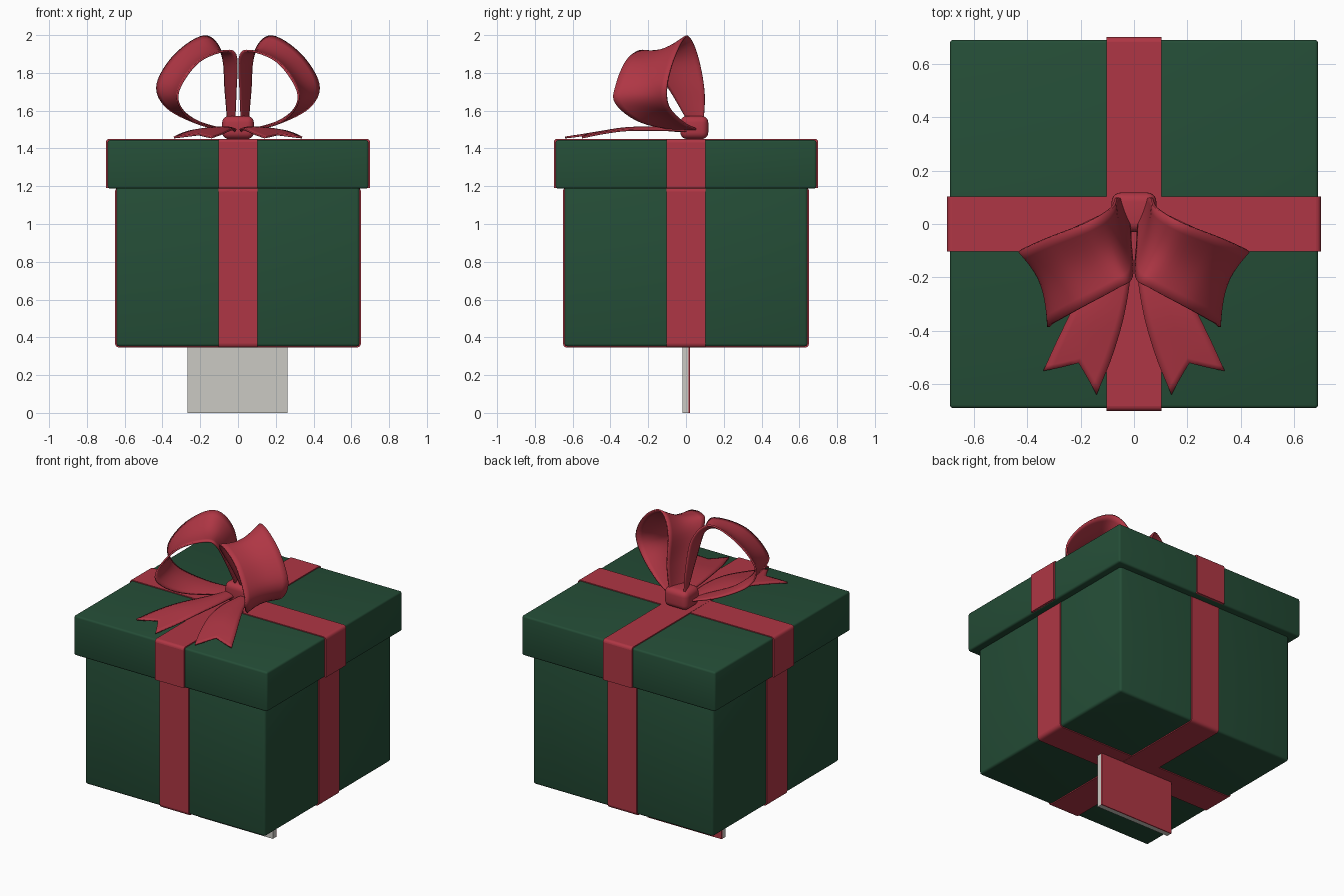
import bpy, bmesh
from mathutils import Vector

if "Cube" in bpy.data.objects:
    bpy.data.objects.remove(bpy.data.objects["Cube"])


def material(name, rgb):
    m = bpy.data.materials.new(name)
    m.diffuse_color = (*rgb, 1)
    m.use_nodes = True
    m.node_tree.nodes["Principled BSDF"].inputs["Base Color"].default_value = m.diffuse_color
    return m


GREEN = material("dark green paper", (0.018, 0.075, 0.038))
RED = material("red ribbon", (0.43, 0.037, 0.058))
GREY = material("pale grey card", (0.60, 0.59, 0.55))


def finish(ob, mat):
    ob.data.materials.append(mat)
    bpy.context.view_layer.objects.active = ob
    bpy.ops.object.select_all(action='DESELECT')
    ob.select_set(True)
    bpy.ops.object.shade_smooth_by_angle(angle=0.7)
    return ob


def box(name, lo, hi, mat, bevel=0.0, segs=3):
    lo, hi = Vector(lo), Vector(hi)
    bm = bmesh.new()
    bmesh.ops.create_cube(bm, size=1)
    for v in bm.verts:
        v.co = Vector([(lo[i] + hi[i]) / 2 + v.co[i] * (hi[i] - lo[i]) for i in range(3)])
    if bevel:
        bmesh.ops.bevel(bm, geom=bm.edges[:], offset=bevel, segments=segs,
                        profile=0.5, affect='EDGES')
    me = bpy.data.meshes.new(name)
    bm.to_mesh(me)
    bm.free()
    ob = bpy.data.objects.new(name, me)
    bpy.context.collection.objects.link(ob)
    return finish(ob, mat)


def spline(pts, t):
    """Smooth curve through the points, t in 0..1."""
    p = [Vector(q) for q in pts]
    p = [2 * p[0] - p[1]] + p + [2 * p[-1] - p[-2]]
    n = len(pts) - 1
    i = min(int(t * n), n - 1)
    u = t * n - i
    a, b, c, d = p[i:i + 4]
    return 0.5 * (2 * b + (c - a) * u + (2 * a - 5 * b + 4 * c - d) * u ** 2
                  + (3 * b - a - 3 * c + d) * u ** 3)


def ribbon(name, rail_a, rail_b, warp, nu, nv, notch=0.0):
    """Cloth strip between two edge curves, mirrored left to right."""
    bm = bmesh.new()
    grid = []
    for i in range(nu + 1):
        row = []
        for j in range(nv + 1):
            v = j / nv
            t = i / nu * (1 - notch * (1 - abs(2 * v - 1)))
            co = spline(rail_a, t).lerp(spline(rail_b, t), v)
            row.append(bm.verts.new(warp(co, t, 4 * v * (1 - v))))
        grid.append(row)
    for i in range(nu):
        for j in range(nv):
            bm.faces.new((grid[i][j], grid[i + 1][j], grid[i + 1][j + 1], grid[i][j + 1]))
    bmesh.ops.recalc_face_normals(bm, faces=bm.faces[:])
    me = bpy.data.meshes.new(name)
    bm.to_mesh(me)
    bm.free()
    ob = bpy.data.objects.new(name, me)
    bpy.context.collection.objects.link(ob)
    finish(ob, RED)
    s = ob.modifiers.new("thickness", 'SOLIDIFY')
    s.thickness, s.offset = 0.01, 0
    ob.modifiers.new("mirror", 'MIRROR').use_clip = False
    return ob


# Box and lid
box("box_body", (-0.643, -0.643, 0.352), (0.643, 0.643, 1.20), GREEN, 0.015)
box("box_lid", (-0.69, -0.69, 1.188), (0.69, 0.69, 1.444), GREEN, 0.012)

# Ribbon bands around box and lid, in both directions
W = 0.103
for name, h, z0, z1, bev in (("body_band", 0.651, 0.345, 1.195, 0.022),
                             ("lid_band", 0.70, 1.19, 1.451, 0.018)):
    for axis in "xy":
        e = 0.001 if axis == "x" else 0
        x, y = (h, W) if axis == "x" else (W, h)
        ob = box(name + "_" + axis, (-x, -y, z0 + e), (x, y, z1 - e), RED)
        # round only the corners where the band folds
        k = 1 if axis == "x" else 0
        bm = bmesh.new()
        bm.from_mesh(ob.data)
        folds = [ed for ed in bm.edges
                 if abs(ed.verts[0].co[k] - ed.verts[1].co[k]) > 0.1
                 and (name == "body_band" or ed.verts[0].co.z > 1.3)]
        bmesh.ops.bevel(bm, geom=folds, offset=bev, segments=4, profile=0.5, affect='EDGES')
        bm.to_mesh(ob.data)
        bm.free()

# Card under the box: pale front, red back
box("card_front", (-0.268, -0.018, 0), (0.262, 0.013, 0.36), GREY)
box("card_back", (-0.268, 0.013, 0), (0.262, 0.02, 0.36), RED)

# Bow loops: back edge and front edge
back = [(0.05, 0.09, 1.51), (0.066, 0.098, 1.70), (0.085, 0.06, 1.90), (0.175, 0.005, 1.995),
        (0.33, -0.055, 1.90), (0.428, -0.10, 1.74), (0.38, -0.09, 1.62), (0.22, -0.01, 1.535),
        (0.05, 0.07, 1.495)]
front = [(0.02, 0.03, 1.51), (0.012, -0.08, 1.70), (0.008, -0.20, 1.88), (0.06, -0.24, 1.917),
         (0.20, -0.315, 1.865), (0.30, -0.37, 1.74), (0.315, -0.375, 1.64), (0.23, -0.24, 1.54),
         (0.04, 0.0, 1.49)]
centre = Vector((0.19, -0.13, 1.73))


def waist(co, t, m):
    pull = m * 0.14 * min(1, 3 * t, 3 * (1 - t))
    c = co.lerp(centre, pull)
    c.x = max(c.x, 0.006)
    return c


ribbon("bow_loops", back, front, waist, 48, 10)

# Bow tails with notched ends
outer = [(0.07, 0.04, 1.49), (0.13, -0.12, 1.497), (0.22, -0.30, 1.497), (0.285, -0.43, 1.482),
         (0.34, -0.55, 1.458)]
inner = [(0.015, 0.02, 1.485), (0.012, -0.16, 1.50), (0.035, -0.33, 1.50), (0.08, -0.49, 1.48),
         (0.14, -0.64, 1.458)]
ribbon("bow_tails", outer, inner,
       lambda co, t, m: co + Vector((0, 0, 0.018 * m * (1 - t))), 24, 8, 0.14)

# Knot
box("bow_knot", (-0.084, -0.03, 1.45), (0.084, 0.118, 1.572), RED, 0.035, 5)
